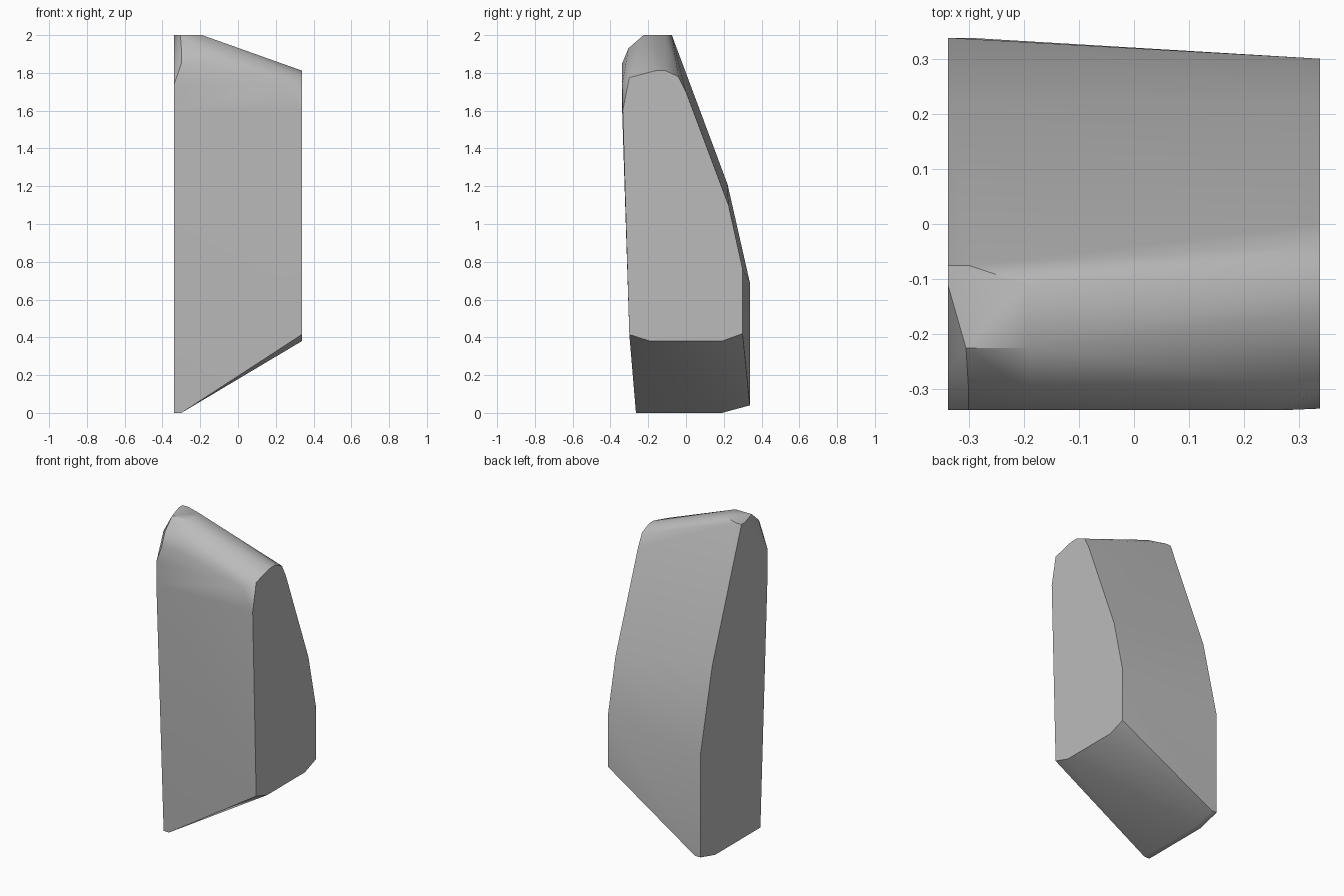
import bpy
import bmesh
import math

cube = bpy.data.objects.get("Cube")
if cube:
    bpy.data.objects.remove(cube, do_unlink=True)

# Plain grey stone
grey = bpy.data.materials.new("stone_grey")
grey.use_nodes = True
colour = (0.5, 0.5, 0.5, 1)
grey.diffuse_color = colour
grey.node_tree.nodes["Principled BSDF"].inputs["Base Color"].default_value = colour

HALF = 0.338

# Short end outline (y, z)
short_end = [(-0.30, 0.415), (-0.19, 0.38), (0.19, 0.38), (0.30, 0.42),
             (0.30, 0.76), (0.225, 1.10), (0.0, 1.70), (-0.04, 1.78),
             (-0.11, 1.812), (-0.16, 1.812), (-0.30, 1.775), (-0.335, 1.60)]

# Tall end outline (y, z)
tall_end = [(-0.265, 0), (0.19, 0), (0.338, 0.04), (0.338, 0.69),
            (0.22, 1.21), (-0.075, 2), (-0.11, 2), (-0.265, 1.91),
            (-0.338, 1.74), (-0.338, 1.60)]

# Chipped crown, front shoulder and narrow foot (x, y, z)
chips = [(-0.30, -0.075, 2), (-0.195, -0.11, 2), (-0.19, -0.225, 2),
         (-0.305, -0.225, 2), (-0.30, -0.305, 1.93), (-0.19, -0.305, 1.93),
         (-0.30, -0.338, 1.85), (-0.20, -0.338, 1.85), (0.27, -0.338, 1.74),
         (-0.30, -0.265, 0), (-0.30, 0.19, 0), (-0.30, 0.338, 0.04)]

points = [(HALF, y, z) for y, z in short_end]
points += [(-HALF, y, z) for y, z in tall_end]
points += chips

# Wrap the outlines into one faceted block
bm = bmesh.new()
for p in points:
    bm.verts.new(p)
hull = bmesh.ops.convex_hull(bm, input=bm.verts[:])
inside = [v for v in bm.verts if not v.link_faces]
bmesh.ops.delete(bm, geom=inside, context='VERTS')
bmesh.ops.dissolve_limit(bm, angle_limit=math.radians(1),
                         verts=bm.verts[:], edges=bm.edges[:])
bmesh.ops.recalc_face_normals(bm, faces=bm.faces[:])

mesh = bpy.data.meshes.new("rock_slab")
bm.to_mesh(mesh)
bm.free()
mesh.materials.append(grey)

rock = bpy.data.objects.new("rock_slab", mesh)
bpy.context.collection.objects.link(rock)
bpy.ops.object.select_all(action='DESELECT')
rock.select_set(True)
bpy.context.view_layer.objects.active = rock
bpy.ops.object.shade_smooth_by_angle(angle=math.radians(40))
